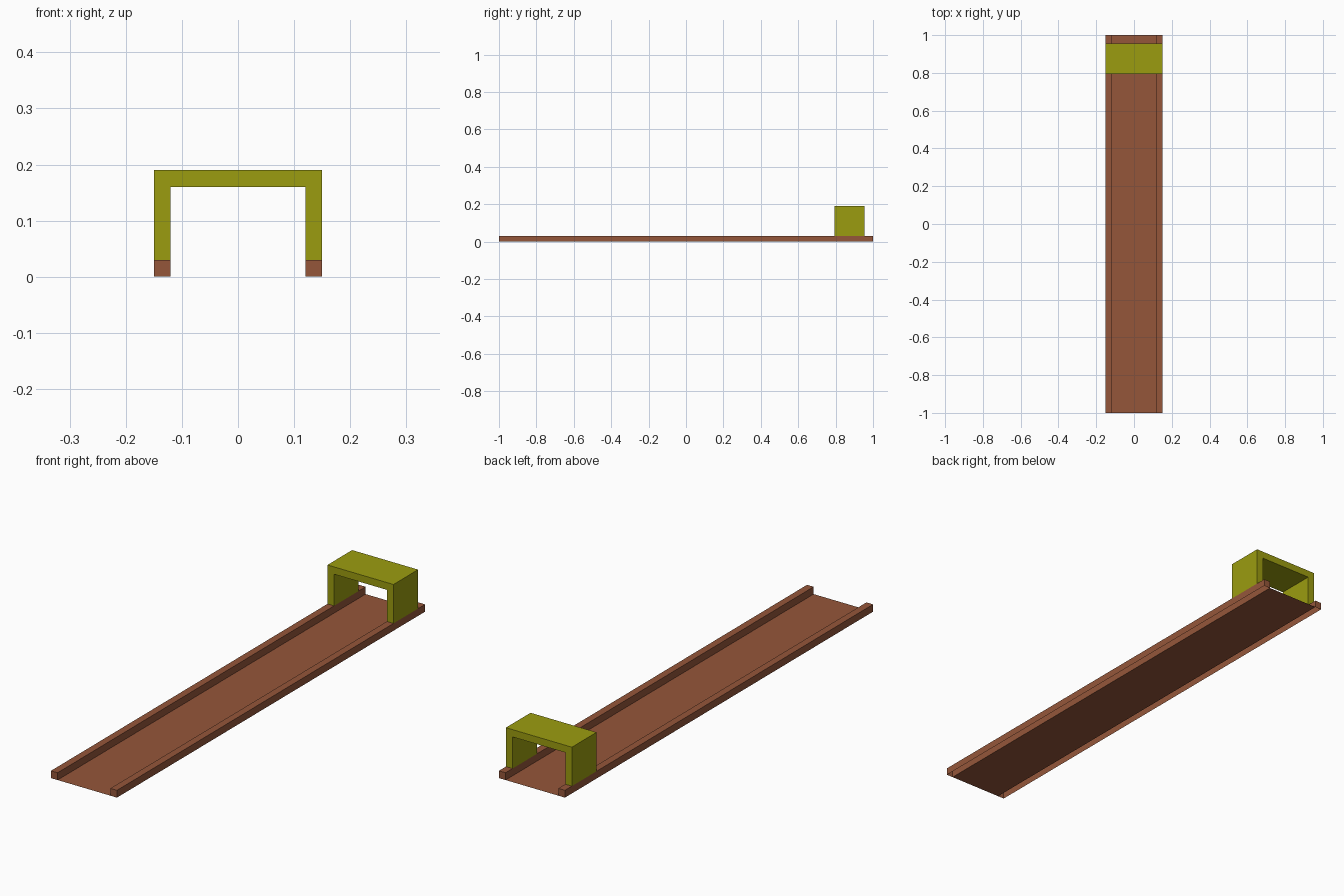
import bpy, bmesh

if "Cube" in bpy.data.objects:
    bpy.data.objects.remove(bpy.data.objects["Cube"])


def material(name, rgb):
    m = bpy.data.materials.new(name)
    m.diffuse_color = (*rgb, 1.0)
    m.use_nodes = True
    m.node_tree.nodes["Principled BSDF"].inputs["Base Color"].default_value = m.diffuse_color
    return m


brown = material("brown", (0.30, 0.094, 0.042))
olive = material("olive yellow", (0.33, 0.335, 0.005))


def extrude_profile(name, profile, y0, y1, mat, open_bottom):
    """Extrude an (x, z) outline along y; optionally drop downward faces at the base."""
    bm = bmesh.new()
    front = bm.faces.new([bm.verts.new((x, y0, z)) for x, z in profile])
    ext = bmesh.ops.extrude_face_region(bm, geom=[front], use_keep_orig=True)
    verts = [g for g in ext["geom"] if isinstance(g, bmesh.types.BMVert)]
    bmesh.ops.translate(bm, verts=verts, vec=(0, y1 - y0, 0))
    bmesh.ops.recalc_face_normals(bm, faces=bm.faces[:])
    if open_bottom:
        base = min(z for _, z in profile)
        under = [f for f in bm.faces if all(abs(v.co.z - base) < 1e-5 for v in f.verts)]
        bmesh.ops.delete(bm, geom=under, context="FACES_ONLY")
    me = bpy.data.meshes.new(name)
    bm.to_mesh(me)
    bm.free()
    me.materials.append(mat)
    ob = bpy.data.objects.new(name, me)
    bpy.context.collection.objects.link(ob)
    return ob


OUT, INN, RAIL, TOP = 0.15, 0.12, 0.03, 0.19

# Side rails, hollow underneath
for side, s in (("left", -1), ("right", 1)):
    extrude_profile(side + "_rail",
                    [(s * INN, 0), (s * OUT, 0), (s * OUT, RAIL), (s * INN, RAIL)],
                    -1, 1, brown, True)

# Floor sheet between the rails
me = bpy.data.meshes.new("floor")
me.from_pydata([(-INN, -1, 0), (INN, -1, 0), (INN, 1, 0), (-INN, 1, 0)], [], [(0, 1, 2, 3)])
me.materials.append(brown)
bpy.context.collection.objects.link(bpy.data.objects.new("floor", me))

# Arch standing on the rails near the back
extrude_profile("arch",
                [(-OUT, RAIL), (-INN, RAIL), (-INN, TOP - 0.03), (INN, TOP - 0.03),
                 (INN, RAIL), (OUT, RAIL), (OUT, TOP), (-OUT, TOP)],
                0.795, 0.955, olive, True)
